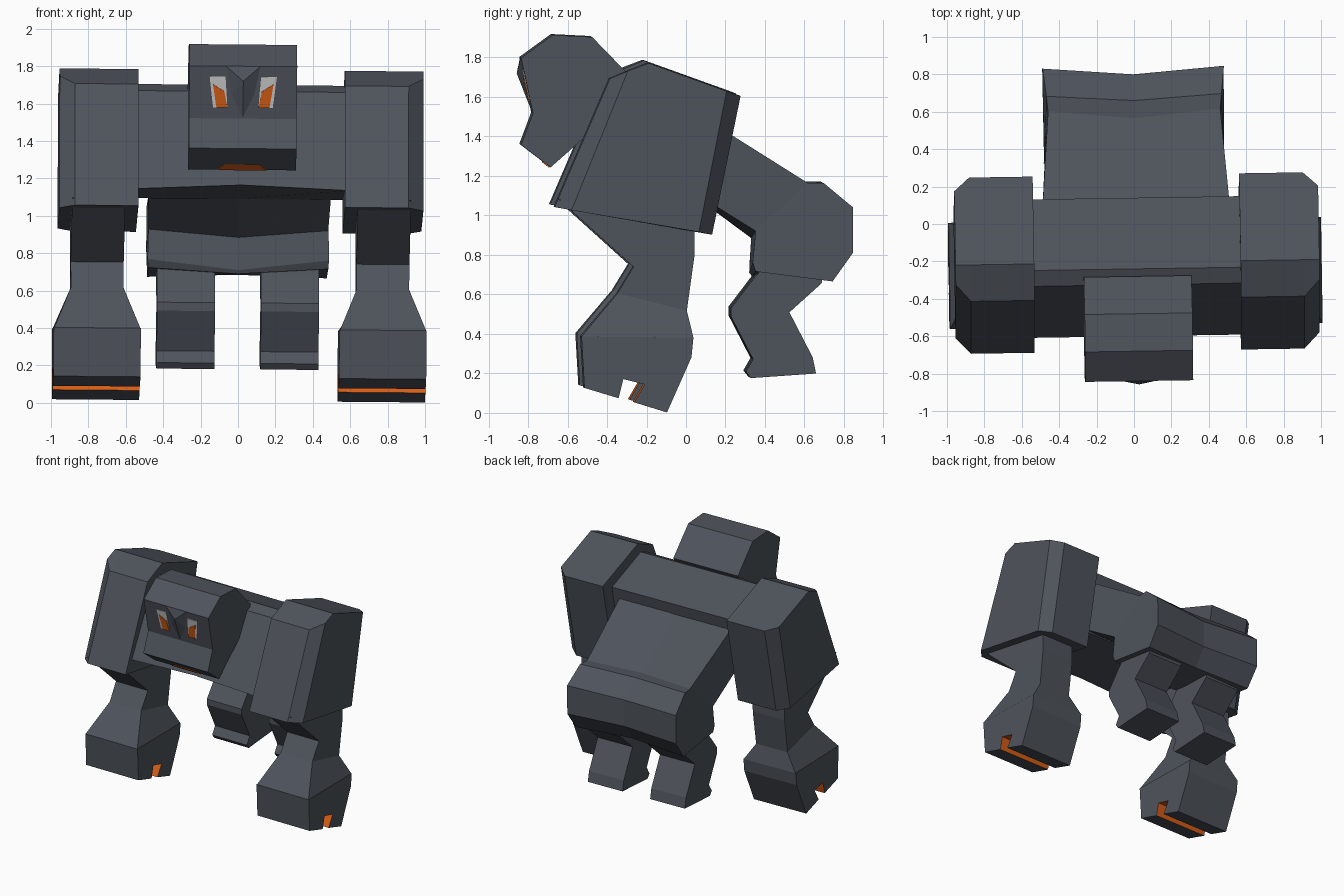
import bpy, bmesh, math
from mathutils import Matrix, Vector

if "Cube" in bpy.data.objects:
    bpy.data.objects.remove(bpy.data.objects["Cube"])

# The whole figure is turned very slightly
TURN = Matrix.Rotation(math.radians(0.9), 4, 'Z') @ Matrix.Rotation(math.radians(0.5), 4, 'Y')


def material(name, rgb):
    m = bpy.data.materials.new(name)
    m.diffuse_color = (*rgb, 1)
    m.use_nodes = True
    m.node_tree.nodes["Principled BSDF"].inputs["Base Color"].default_value = m.diffuse_color
    return m


SLATE = material("slate grey", (0.077, 0.087, 0.106))
ORANGE = material("glowing orange", (0.68, 0.11, 0.008))
WHITE = material("eye white", (0.6, 0.6, 0.6))


def loft(name, rings, mats=(SLATE,), mirror=False, accent=()):
    """Skin equal-length rings; side faces listed in accent use the second material."""
    bm = bmesh.new()
    vs = [[bm.verts.new(p) for p in r] for r in rings]
    n = len(vs[0])
    for a, b in zip(vs, vs[1:]):
        for i in range(n):
            j = (i + 1) % n
            f = bm.faces.new((a[i], a[j], b[j], b[i]))
            f.material_index = 1 if i in accent else 0
    bm.faces.new(vs[0])
    bm.faces.new(vs[-1])
    bmesh.ops.recalc_face_normals(bm, faces=bm.faces)
    me = bpy.data.meshes.new(name)
    bm.to_mesh(me)
    bm.free()
    for m in mats:
        me.materials.append(m)
    ob = bpy.data.objects.new(name, me)
    bpy.context.collection.objects.link(ob)
    ob.matrix_world = TURN
    if mirror:
        ob.modifiers.new("other side", 'MIRROR')
    return ob


def ring(x, profile):
    """Side profile (y, z) placed at x."""
    return [(x, y, z) for y, z in profile]


def plate(name, pts, normal, mat, height, mirror=False):
    """Thin plate lying on a face."""
    n = Vector(normal).normalized()
    loft(name, [[Vector(p) - n * 0.001 for p in pts],
                [Vector(p) + n * height for p in pts]], (mat,), mirror)


# Chest, slightly bent at the middle
chest = [(-0.60, 1.14), (-0.325, 1.665), (-0.24, 1.70), (0.14, 1.56), (0.05, 1.09)]
chest_mid = [(-0.60, 1.165)] + chest[1:]
loft("chest", [ring(-0.58, chest), ring(0, chest_mid), ring(0.58, chest)])

# Shoulder blocks with chamfered outer edges
block = [(-0.40, 1.70), (-0.205, 1.78), (0.262, 1.612), (0.118, 0.91), (-0.68, 1.05)]
outer = [(-0.31, 1.74), (-0.205, 1.78), (0.19, 1.638), (0.05, 0.925), (-0.595, 1.035)]
loft("shoulders", [ring(0.552, block), ring(0.892, block), ring(0.973, outer)], mirror=True)

# Waist
waist = [(0.504, 0.05, 1.52), (0.46, 0.61, 1.168), (0.48, 0.345, 0.925), (0.49, 0.0, 1.14)]
waist_mid = [(0, 0.05, 1.52), (0, 0.565, 1.165), (0, 0.33, 0.885), (0, 0.0, 1.13)]
loft("waist", [[(-x, y, z) for x, y, z in waist], waist_mid, waist])

# Hips, pinched at the middle
hip = [(0.46, 0.605, 1.168), (0.468, 0.69, 1.168), (0.485, 0.838, 1.045), (0.485, 0.838, 0.815),
       (0.48, 0.735, 0.67), (0.482, 0.345, 0.72), (0.485, 0.33, 0.765), (0.482, 0.345, 0.925)]
hip_mid = [(0, 0.562, 1.165), (0, 0.66, 1.165), (0, 0.80, 1.035), (0, 0.80, 0.82),
           (0, 0.70, 0.685), (0, 0.335, 0.69), (0, 0.32, 0.71), (0, 0.33, 0.885)]
loft("hips", [[(-x, y, z) for x, y, z in hip], hip_mid, hip])

# Hind legs
leg = [(0.44, 0.80), (0.34, 0.69), (0.222, 0.535), (0.222, 0.49), (0.333, 0.275), (0.297, 0.212),
       (0.322, 0.18), (0.652, 0.203), (0.635, 0.285), (0.517, 0.513), (0.68, 0.66), (0.70, 0.80)]
loft("hind_legs", [ring(0.123, leg), ring(0.433, leg)], mirror=True)

# Front arms: front point, back point and half width at each level
CX = 0.764
levels = [((-0.66, 1.09), (0.03, 1.02), 0.142), ((-0.28, 0.747), (0.028, 0.80), 0.142),
          ((-0.362, 0.613), (-0.01, 0.525), 0.14), ((-0.545, 0.395), (0.022, 0.39), 0.23)]
loft("front_arms", [[(CX - w, *f), (CX + w, *f), (CX + w, *b), (CX - w, *b)]
                    for f, b, w in levels], mirror=True)

# Fists with a glowing slot across the underside
fist = [(-0.545, 0.395), (-0.53, 0.135), (-0.357, 0.083), (-0.333, 0.18), (-0.225, 0.153),
        (-0.278, 0.062), (-0.112, 0.011), (0.012, 0.29), (0.022, 0.39)]
loft("fists", [ring(CX - 0.233, fist), ring(CX + 0.233, fist)], (SLATE, ORANGE),
     mirror=True, accent=(2, 3, 4))

# Head with a hollowed face
head = [(-0.84, 1.80), (-0.68, 1.916), (-0.48, 1.906), (-0.28, 1.70), (-0.38, 1.52),
        (-0.69, 1.246), (-0.84, 1.36), (-0.78, 1.52)]
loft("head", [ring(-0.288, head), ring(0.288, head)])


def on_face(x, z, out=0):
    return (x, -0.84 + 0.06 * (1.80 - z) / 0.28 - out, z)


# Nose ridge: two wedges meeting on the centre line
nose = [on_face(0.09, 1.798), on_face(0.06, 1.65), on_face(0, 1.525)]
for side in (-1, 1):
    base = [(side * x, y, z) for x, y, z in nose] + [on_face(0, 1.798)]
    tip = [on_face(0, 1.72, 0.035)]
    bm_ring = [base[0], base[1], base[2], base[3]]
    ob = loft("nose_" + ("left" if side < 0 else "right"), [bm_ring, tip * 4])
    bm = bmesh.new()
    bm.from_mesh(ob.data)
    bmesh.ops.remove_doubles(bm, verts=bm.verts, dist=0.0005)
    bmesh.ops.recalc_face_normals(bm, faces=bm.faces)
    bm.to_mesh(ob.data)
    bm.free()

# Eyes: white plate with an orange iris on top
FACE_N = (0, -0.28, -0.06)
white = [(0.095, 1.745), (0.18, 1.745), (0.16, 1.58), (0.083, 1.58)]
iris = [(0.10, 1.665), (0.162, 1.705), (0.142, 1.58), (0.083, 1.58)]
plate("eye_whites", [on_face(*p) for p in white], FACE_N, WHITE, 0.004, True)
plate("irises", [on_face(*p) for p in iris], FACE_N, ORANGE, 0.008, True)

# Mouth on the underside of the jaw
plate("mouth", [(-0.13, -0.692, 1.2475), (0.13, -0.692, 1.2475),
                (0.095, -0.726, 1.2736), (-0.095, -0.726, 1.2736)],
      (0, -0.115, -0.15), ORANGE, 0.005)
